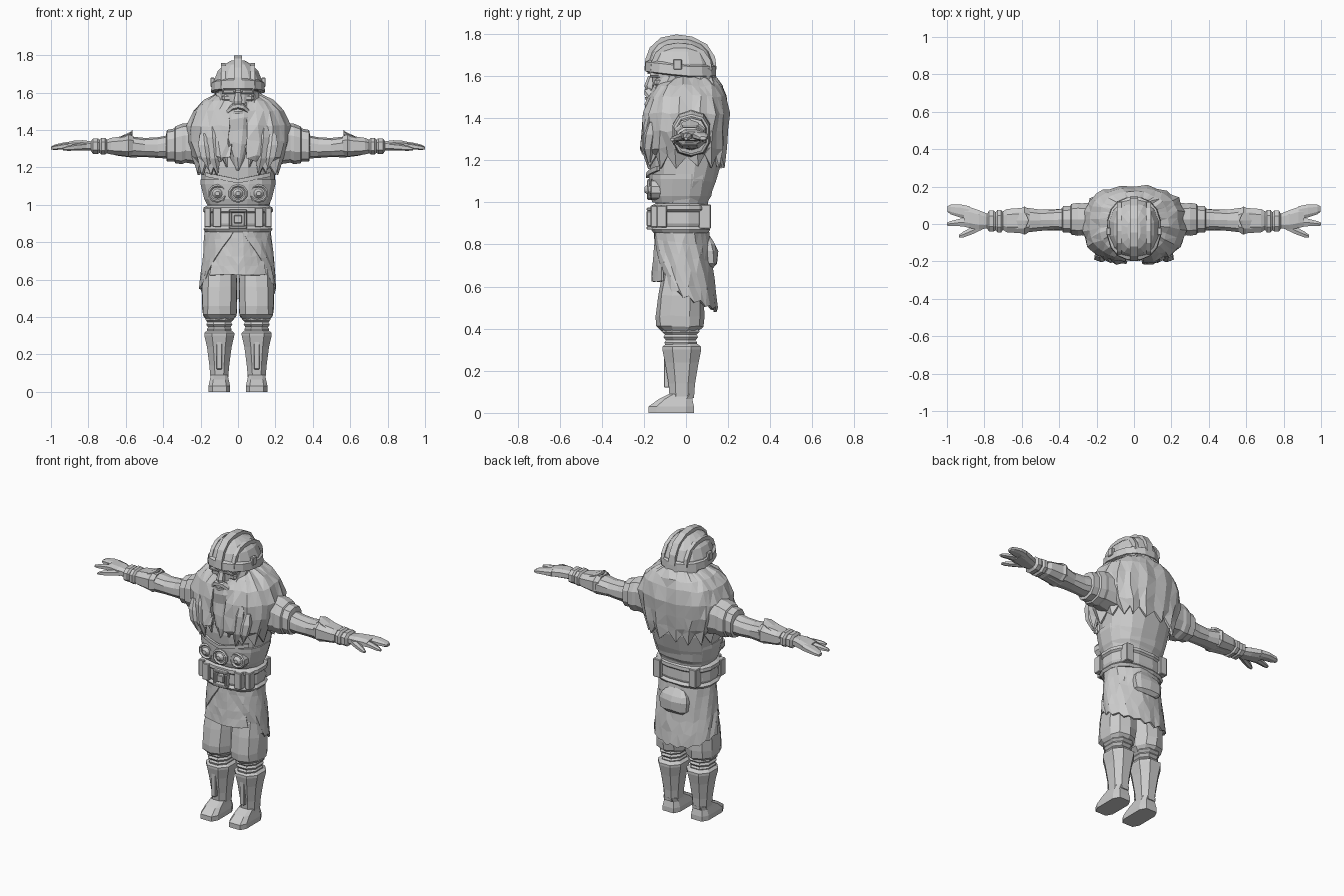
import bpy, bmesh, math, random
from mathutils import Vector

random.seed(4)
grey = bpy.data.materials.new("plain grey")
grey.diffuse_color = (0.6, 0.6, 0.6, 1)


def finish(name, bm, mirror=False, thick=0, jitter=0):
    bmesh.ops.remove_doubles(bm, verts=bm.verts, dist=0.0004)
    for v in bm.verts:
        v.co += Vector([random.uniform(-jitter, jitter) for _ in range(3)])
    bmesh.ops.recalc_face_normals(bm, faces=bm.faces)
    me = bpy.data.meshes.new(name)
    bm.to_mesh(me)
    bm.free()
    me.materials.append(grey)
    ob = bpy.data.objects.new(name, me)
    bpy.context.collection.objects.link(ob)
    if thick:
        m = ob.modifiers.new("thickness", 'SOLIDIFY')
        m.thickness, m.offset = thick, 0
    if mirror:
        ob.modifiers.new("mirror", 'MIRROR').use_mirror_merge = False
    return ob


def loft(name, rings, n=8, p=2.0, axis='z', **kw):
    """Rings are (position, centre u, centre v, radius u, radius v) along an axis."""
    bm = bmesh.new()
    unit = []
    for k in range(n):
        a = 2 * math.pi * (k + 0.5) / n
        c, s = math.cos(a), math.sin(a)
        unit.append((math.copysign(abs(c) ** (2 / p), c), math.copysign(abs(s) ** (2 / p), s)))
    mu, mv = max(u for u, _ in unit), max(v for _, v in unit)
    rows = []
    for t, cu, cv, ru, rv in rings:
        pts = [(cu + u / mu * ru, cv + v / mv * rv) for u, v in unit]
        rows.append([bm.verts.new({'z': (u, v, t), 'x': (t, u, v), 'y': (u, t, v)}[axis]) for u, v in pts])
    for r, s in zip(rows, rows[1:]):
        for k in range(n):
            bm.faces.new((r[k], r[(k + 1) % n], s[(k + 1) % n], s[k]))
    bm.faces.new(rows[0])
    bm.faces.new(rows[-1])
    return finish(name, bm, **kw)


def sheet(name, f, nu, nv, tri=True, **kw):
    bm = bmesh.new()
    g = [[bm.verts.new(f(i / nu, j / nv)) for i in range(nu + 1)] for j in range(nv + 1)]
    for j in range(nv):
        for i in range(nu):
            bm.faces.new((g[j][i], g[j][i + 1], g[j + 1][i + 1], g[j + 1][i]))
    if tri:
        bmesh.ops.triangulate(bm, faces=bm.faces)
    return finish(name, bm, **kw)


def boxes(name, items, bevel=0.004, **kw):
    """Each item is (x0, x1, y0, y1, z0, z1)."""
    bm = bmesh.new()
    for x0, x1, y0, y1, z0, z1 in items:
        vs = bmesh.ops.create_cube(bm, size=1)['verts']
        for v in vs:
            v.co = ((x0 + x1) / 2 + v.co.x * (x1 - x0), (y0 + y1) / 2 + v.co.y * (y1 - y0),
                    (z0 + z1) / 2 + v.co.z * (z1 - z0))
    if bevel:
        bmesh.ops.bevel(bm, geom=bm.edges[:], offset=bevel, segments=1, affect='EDGES')
    return finish(name, bm, **kw)


def frame(x0, x1, z0, z1, w, y0, y1):
    return [(x0, x1, y0, y1, z0, z0 + w), (x0, x1, y0, y1, z1 - w, z1),
            (x0, x0 + w, y0, y1, z0 + w, z1 - w), (x1 - w, x1, y0, y1, z0 + w, z1 - w)]


def strip(name, path, x0, x1, depth, mid=(-0.03, 1.62), **kw):
    """Band over the helmet following (y, z) points, thick toward mid."""
    def f(u, v):
        y, z = path[round(u * (len(path) - 1))]
        d = Vector((mid[0] - y, mid[1] - z)).normalized() * depth
        x, inner = [(x0, 1), (x0, 0), (x1, 0), (x1, 1)][round(v * 3)]
        return (x, y + d.x * inner, z + d.y * inner)
    return sheet(name, f, len(path) - 1, 3, tri=False, **kw)


def lerp_table(rows, v):
    t = v * (len(rows) - 1)
    i = min(int(t), len(rows) - 2)
    return [a + (b - a) * (t - i) for a, b in zip(rows[i], rows[i + 1])]


# legs and boots
loft("foot", [(0, .1, -.07, .058, .108), (.03, .1, -.07, .058, .108), (.065, .1, -.05, .05, .08),
              (.09, .1, -.02, .045, .06)], 8, 4, mirror=True)
loft("boot", [(.07, .1, -.02, .047, .058), (.14, .1, -.02, .053, .063), (.24, .1, -.02, .066, .08),
              (.3, .1, -.02, .08, .092), (.315, .1, -.02, .08, .092), (.33, .1, -.02, .062, .07)],
     8, 2.4, mirror=True)
boxes("boot_front_ridge", [(.085, .115, -.105, -.07, .12, .3)], mirror=True)
loft("shin_wrap", [(.31, .1, -.025, .06, .07), (.335, .1, -.025, .066, .078), (.345, .1, -.025, .06, .07),
                   (.36, .1, -.025, .07, .083), (.372, .1, -.025, .063, .075), (.385, .1, -.025, .074, .09),
                   (.4, .1, -.025, .068, .08)], 8, 2.3, mirror=True)
loft("trouser_leg", [(.385, .1, -.03, .07, .08), (.41, .1, -.03, .09, .11), (.46, .1, -.03, .092, .118),
                     (.56, .1, -.025, .092, .11), (.65, .095, -.015, .085, .1), (.78, .085, -.01, .08, .1)],
     10, 2.4, mirror=True, jitter=.004)

# torso and waist
loft("torso", [(.8, 0, -.02, .15, .11), (.92, 0, -.02, .16, .12), (1.0, 0, -.02, .165, .125),
               (1.1, 0, -.01, .195, .15), (1.2, 0, 0, .2, .17), (1.35, 0, .01, .22, .17),
               (1.5, 0, .02, .16, .12)], 16, 2.5, jitter=.004)
loft("girdle", [(1.0, 0, -.03, .165, .13), (1.03, 0, -.025, .18, .145), (1.11, 0, -.02, .2, .155),
                (1.135, 0, -.02, .2, .155)], 16, 2.6)
for x in (-.11, 0, .11):
    y = -.172 if x == 0 else -.155
    loft("medallion", [(y + .04, x, 1.06, .05, .05), (y - .008, x, 1.06, .05, .05), (y - .014, x, 1.06, .042, .042),
                       (y - .006, x, 1.06, .034, .034), (y - .008, x, 1.06, .026, .026),
                       (y - .025, x, 1.06, .012, .012)], 10, axis='y')
sheet("girdle_trim", lambda u, v: ((u * 2 - 1) * .17, -.182 + .05 * abs(u * 2 - 1) ** 2,
                                  1.15 - .035 * (1 - abs(u * 2 - 1)) + .022 * v), 8, 1, tri=False, thick=.014)

# belt, buckle and belt pouches
loft("belt", [(.855, 0, -.025, .175, .13), (.87, 0, -.025, .185, .14), (.885, 0, -.025, .172, .127),
              (.9, 0, -.025, .178, .132), (.955, 0, -.025, .175, .13), (.965, 0, -.025, .187, .14),
              (.985, 0, -.025, .185, .138), (.995, 0, -.025, .165, .12)], 16, 2.6)
boxes("buckle", frame(-.048, .048, .87, .975, .016, -.187, -.15) + [(-.022, .022, -.183, -.15, .9, .945)])
boxes("belt_pouch", [(.09, .135, -.168, -.11, .88, .985), (.145, .18, -.14, -.09, .88, .985),
                     (.1, .15, .06, .118, .875, .99)], mirror=True)

# skirt
def coat(u, v):
    gap = .1 + 1.05 * v ** 1.2
    a = gap + (2 * math.pi - 2 * gap) * u
    back = (1 - math.cos(a)) / 2
    low = .64 - .15 * back ** .8 + (.008 if round(u * 22) % 2 else -.008)
    fold = 1 + .02 * math.sin(u * 44)
    return ((.17 + .027 * v) * math.sin(a) * fold,
            -.02 + .016 * v - (.125 + .022 * v) * math.cos(a) * fold, .87 + (low - .87) * v)


sheet("coat_skirt", coat, 22, 5, thick=.012, jitter=.004)
sheet("front_apron", lambda u, v: ((.1 + .05 * v) * (u * 2 - 1),
                                  -.142 - .016 * v + .045 * abs(u * 2 - 1) ** 2,
                                  .87 - .245 * v), 8, 5, thick=.01, jitter=.003)
loft("back_pouch", [(.69, 0, .11, .06, .02), (.71, 0, .115, .09, .035), (.77, 0, .113, .095, .038),
                    (.8, 0, .105, .085, .035), (.84, 0, .09, .05, .02)], 10, 2.8, jitter=.003)

# fur mantle with a jagged hem and an open front
FUR = [(1.6, .03, .09, .1), (1.55, .01, .18, .155), (1.5, .005, .235, .18), (1.42, 0, .268, .198),
       (1.34, -.005, .268, .198), (1.26, -.012, .238, .2), (1.2, -.012, .208, .19)]


def mantle(u, v):
    a = .12 + (2 * math.pi - .24) * u
    z, cy, rx, ry = lerp_table(FUR, v)
    s, c = math.sin(a), math.cos(a)
    k = round(u * 32) % 2
    if v == 1:
        z += -.035 if k else .025
        z += .1 * max(0, c - .86) / .14
    ruff = 1 + (.012 if k else -.022) * min(1, v * 2)
    return (math.copysign(abs(s) ** .78, s) * rx * ruff,
            cy - math.copysign(abs(c) ** .78, c) * ry * ruff, z)


sheet("fur_mantle", mantle, 32, 6, thick=.014, jitter=.007)
for i, (x, top, low, w) in enumerate([(.075, 1.44, 1.2, .03), (.125, 1.42, 1.16, .035), (.17, 1.38, 1.19, .03)]):
    loft("fur_tuft", [(low, x - .015, -.175, .003, .006), ((low * 2 + top) / 3, x, -.18, w * .8, .027),
                      (top - .06, x + .01, -.172, w, .028), (top, x + .012, -.16, w * .6, .02)],
         6, mirror=True, jitter=.004)

# head, hair and beard
loft("head", [(1.46, 0, -.03, .09, .1), (1.54, 0, -.04, .1, .115), (1.65, 0, -.03, .115, .135)], 12, 2.3)
loft("hair", [(1.48, 0, .07, .13, .09), (1.54, 0, .06, .125, .095), (1.59, 0, .045, .12, .09),
              (1.63, 0, .04, .125, .09)], 12, 2.2, jitter=.006)
loft("beard", [(1.19, 0, -.165, .012, .018), (1.25, 0, -.16, .035, .04), (1.33, 0, -.145, .055, .05),
               (1.4, 0, -.13, .075, .055), (1.46, 0, -.118, .1, .072), (1.51, 0, -.105, .112, .075),
               (1.56, 0, -.08, .112, .07), (1.6, 0, -.06, .115, .06)], 12, 2.2, jitter=.007)
loft("moustache", [(0, -.178, 1.528, .02, .016), (.03, -.175, 1.522, .022, .02), (.06, -.155, 1.495, .02, .018),
                   (.08, -.135, 1.465, .008, .006)], 6, axis='x', mirror=True)
loft("lower_lip", [(1.485, 0, -.178, .025, .015), (1.5, 0, -.178, .03, .016)], 6)
loft("nose", [(1.535, 0, -.17, .022, .022), (1.555, 0, -.172, .022, .026), (1.6, 0, -.16, .013, .02)], 6)
boxes("eye_guard", frame(.014, .085, 1.592, 1.632, .009, -.172, -.12), bevel=.002, mirror=True)
boxes("cheek", [(.03, .085, -.15, -.1, 1.55, 1.59)], bevel=.012, mirror=True)

# helmet
loft("helmet_dome", [(1.61, 0, -.025, .135, .158), (1.66, 0, -.025, .13, .158), (1.715, 0, -.027, .108, .138),
                     (1.75, 0, -.03, .072, .108), (1.772, 0, -.035, .035, .06)], 14, 2.2)
rim = loft("helmet_rim", [(1.595, 0, -.025, .125, .15), (1.6, 0, -.025, .144, .168), (1.645, 0, -.025, .14, .166),
                          (1.655, 0, -.025, .125, .15)], 16, 2.3)
for v in rim.data.vertices:
    v.co.z += .022 * max(0, -v.co.y) / .19
CREST = [(-.198, 1.625), (-.193, 1.68), (-.172, 1.735), (-.12, 1.782), (-.045, 1.797), (.03, 1.787),
         (.1, 1.75), (.138, 1.69), (.146, 1.63)]
strip("helmet_crest", CREST, -.022, .022, .035)
strip("helmet_side_rib", [(y * .85, 1.62 + (z - 1.62) * .78) for y, z in CREST], .068, .09, .04, mirror=True)
boxes("helmet_stud", [(.125, .148, -.06, -.02, 1.63, 1.68)], mirror=True)

# arms
loft("sleeve", [(.18, .02, 1.33, .1, .12), (.28, .025, 1.33, .085, .105), (.3, .025, 1.325, .088, .108),
                (.335, .025, 1.32, .082, .098), (.34, .025, 1.32, .072, .088), (.38, .025, 1.315, .07, .085),
                (.385, .025, 1.315, .055, .06)], 10, 2.5, axis='x', mirror=True)
loft("arm", [(.36, .025, 1.31, .06, .062), (.43, .022, 1.305, .055, .055), (.5, .02, 1.305, .055, .05),
             (.57, .02, 1.31, .066, .055), (.64, .02, 1.31, .062, .047), (.71, .02, 1.31, .042, .034)],
     10, 2.3, axis='x', mirror=True, jitter=.003)
loft("bracer", [(.56, .018, 1.315, .06, .052), (.585, .018, 1.316, .076, .06), (.6, .018, 1.314, .068, .055),
                (.68, .018, 1.313, .062, .044), (.7, .018, 1.312, .05, .036)], 8, 2.8, axis='x', mirror=True)
loft("bracer_spike", [(.565, .018, 1.385, .005, .014), (.58, .018, 1.372, .04, .015), (.64, .018, 1.35, .045, .01)],
     6, axis='x', mirror=True)
loft("wrist_band", [(.7, .015, 1.313, .045, .034), (.71, .015, 1.313, .06, .045), (.73, .015, 1.313, .06, .045),
                    (.74, .015, 1.313, .048, .035), (.75, .015, 1.313, .056, .042), (.775, .015, 1.313, .056, .042),
                    (.785, .015, 1.313, .04, .028)], 8, 2.6, axis='x', mirror=True)

# hands
loft("palm", [(.77, .015, 1.313, .035, .024), (.83, .022, 1.317, .052, .028), (.88, .035, 1.317, .056, .025),
              (.91, .04, 1.315, .054, .02)], 8, 2.8, axis='x', mirror=True)
loft("outer_fingers", [(.88, .06, 1.317, .035, .022), (.93, .07, 1.315, .035, .018), (.98, .078, 1.308, .026, .014),
                       (.998, .08, 1.304, .014, .008)], 8, 2.6, axis='x', mirror=True)
loft("middle_finger", [(.87, .01, 1.315, .024, .02), (.93, .008, 1.312, .02, .016), (.98, .002, 1.305, .014, .012),
                       (1.0, 0, 1.302, .008, .007)], 6, 2.4, axis='x', mirror=True)
loft("thumb", [(.81, -.005, 1.312, .024, .02), (.86, -.033, 1.308, .02, .018), (.91, -.055, 1.302, .016, .014),
               (.935, -.065, 1.298, .008, .007)], 6, 2.4, axis='x', mirror=True)
